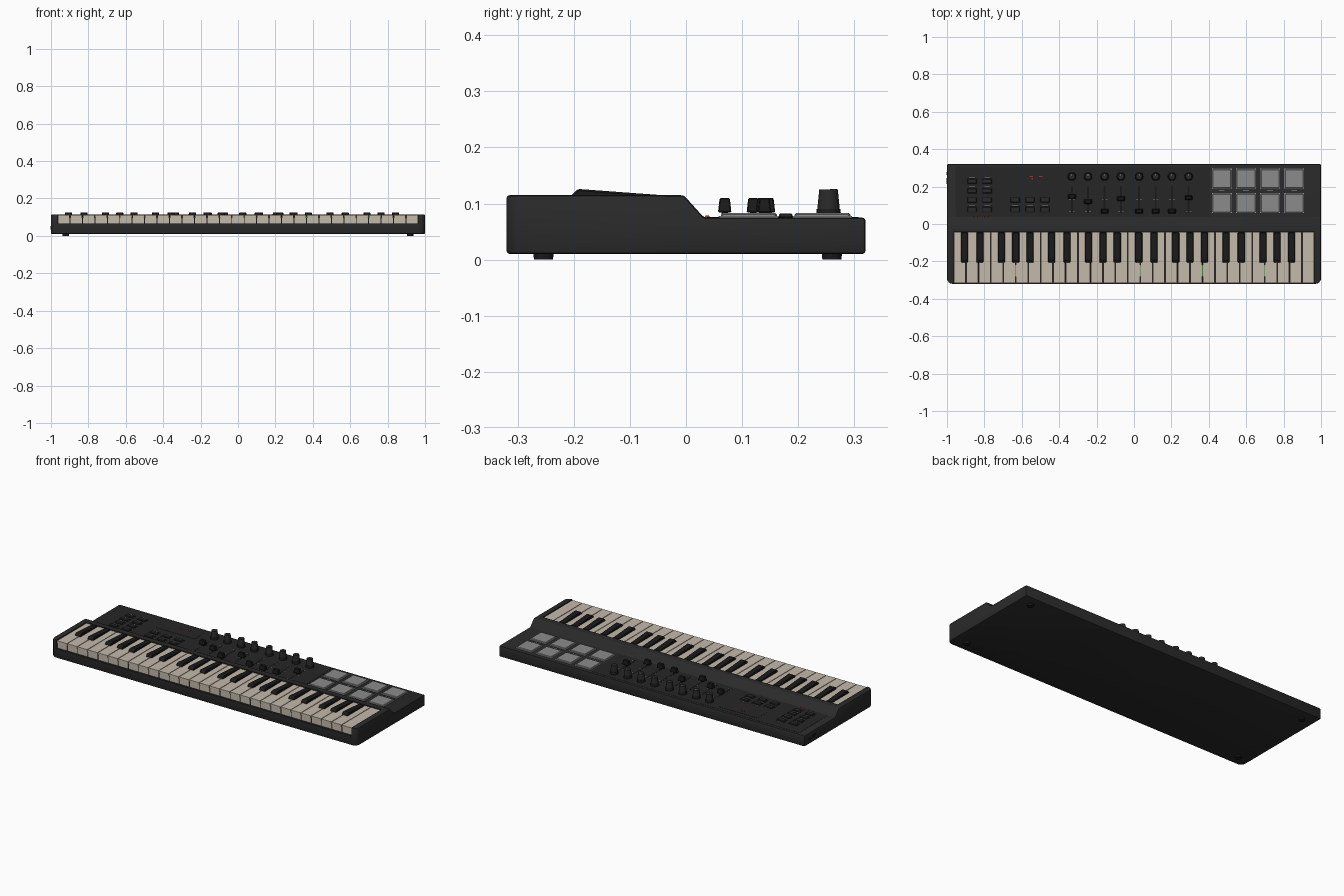
import bpy
import bmesh
from mathutils import Matrix, Vector

old = bpy.data.objects.get("Cube")
if old:
    bpy.data.objects.remove(old, do_unlink=True)


def material(name, r, g, b):
    m = bpy.data.materials.new(name)
    m.use_nodes = True
    m.diffuse_color = (r, g, b, 1)
    bsdf = m.node_tree.nodes["Principled BSDF"]
    bsdf.inputs["Base Color"].default_value = (r, g, b, 1)
    bsdf.inputs["Roughness"].default_value = 0.6
    return m


CHARCOAL = material("charcoal plastic", 0.023, 0.023, 0.023)
PANEL = material("panel dark", 0.019, 0.019, 0.019)
BLACK = material("black plastic", 0.010, 0.010, 0.010)
IVORY = material("ivory keys", 0.56, 0.49, 0.41)
PAD = material("pad grey", 0.26, 0.26, 0.26)
RIM = material("pad rim light grey", 0.38, 0.38, 0.38)
RED = material("red lamp", 0.50, 0.02, 0.02)
GREEN = material("green lamp", 0.05, 0.25, 0.04)

DECK = 0.075     # height of the control deck
BED = 0.065      # height of the key bed


def finish(name, bm, mat, bevel=0, segments=1, smooth=False):
    bmesh.ops.recalc_face_normals(bm, faces=bm.faces[:])
    mesh = bpy.data.meshes.new(name)
    bm.to_mesh(mesh)
    bm.free()
    mesh.materials.append(mat)
    obj = bpy.data.objects.new(name, mesh)
    bpy.context.collection.objects.link(obj)
    if bevel:
        mod = obj.modifiers.new("bevel", "BEVEL")
        mod.width, mod.segments, mod.limit_method = bevel, segments, "ANGLE"
    if smooth:
        activate(obj)
        bpy.ops.object.shade_smooth_by_angle()
    return obj


def activate(obj):
    bpy.ops.object.select_all(action="DESELECT")
    obj.select_set(True)
    bpy.context.view_layer.objects.active = obj


def add_box(bm, x, y, z0, z1, w, d, taper=1):
    """Box centred on x, y between two heights, optionally narrower on top."""
    verts = bmesh.ops.create_cube(bm, size=1)["verts"]
    for v in verts:
        s = taper if v.co.z > 0 else 1
        v.co = Vector((x + v.co.x * w * s, y + v.co.y * d * s, z1 if v.co.z > 0 else z0))


def boxes(name, places, z0, z1, w, d, mat, taper=1, bevel=0):
    bm = bmesh.new()
    for x, y in places:
        add_box(bm, x, y, z0, z1, w, d, taper)
    return finish(name, bm, mat, bevel)


def cones(name, places, z0, z1, r0, r1, mat, sides=24):
    bm = bmesh.new()
    for x, y in places:
        bmesh.ops.create_cone(bm, cap_ends=True, segments=sides, radius1=r0, radius2=r1,
                              depth=z1 - z0, matrix=Matrix.Translation((x, y, (z0 + z1) / 2)))
    return finish(name, bm, mat, smooth=True)


def prism(bm, profile, x0, x1):
    """Extrude a side profile of (y, z) points along x."""
    face = bm.faces.new([bm.verts.new((x0, y, z)) for y, z in profile])
    ext = bmesh.ops.extrude_face_region(bm, geom=[face])["geom"]
    for v in ext:
        if isinstance(v, bmesh.types.BMVert):
            v.co.x = x1


# Case: stepped side profile with rounded front corners
bm = bmesh.new()
prism(bm, [(-0.32, 0.01), (-0.32, 0.115), (-0.004, 0.115), (0.032, DECK),
           (0.32, DECK), (0.32, 0.01)], -1, 1)
corners = [e for e in bm.edges if all(v.co.y < -0.3 for v in e.verts)
           and abs(e.verts[0].co.z - e.verts[1].co.z) > 0.05]
bmesh.ops.bevel(bm, geom=corners, offset=0.03, segments=6, profile=0.5, affect="EDGES")
case = finish("case", bm, CHARCOAL, bevel=0.006, segments=2)

# Key bed recess cut out of the case
cutter = boxes("key_bed_cutter", [(0, -0.29)], BED, 0.2, 1.932, 0.5, CHARCOAL)
cutter.hide_render = True
cut = case.modifiers.new("key bed", "BOOLEAN")
cut.object, cut.operation, cut.solver = cutter, "DIFFERENCE", "EXACT"
activate(case)
for mod_name in [m.name for m in case.modifiers]:
    bpy.ops.object.modifier_apply(modifier=mod_name)
bpy.data.objects.remove(cutter, do_unlink=True)
activate(case)
bpy.ops.object.shade_smooth_by_angle()

# White keys: overhanging top slab with a front skirt below it
COUNT = 29
PITCH = 1.93 / COUNT
LEFT = -0.965
bm = bmesh.new()
for i in range(COUNT):
    x = LEFT + (i + 0.5) * PITCH
    add_box(bm, x, -0.1785, 0.098, 0.111, PITCH - 0.004, 0.273)
    add_box(bm, x, -0.1765, BED + 0.002, 0.098, PITCH - 0.005, 0.269)
finish("white_keys", bm, IVORY)
boxes("key_gap_bed", [(0, -0.177)], BED - 0.001, 0.096, 1.926, 0.262, BLACK)

# Black keys: sloped tops, slightly offset from the gaps within each octave
shift = {1: -0.008, 2: 0.008, 4: -0.01, 5: 0, 6: 0.01}
bm = bmesh.new()
for i in range(1, COUNT):
    if i % 7 in shift:
        x = LEFT + i * PITCH + shift[i % 7]
        prism(bm, [(-0.208, 0.1), (-0.205, 0.114), (-0.193, 0.126), (-0.044, 0.115),
                   (-0.044, 0.1)], x - 0.019, x + 0.019)
finish("black_keys", bm, BLACK, bevel=0.003)

# Small green lamps seen in some of the key gaps
boxes("key_lamps", [(LEFT + i * PITCH, -0.25) for i in (5, 15, 20, 25)],
      0.095, 0.105, 0.004, 0.06, GREEN)

# Control panel plate
boxes("control_panel", [(-0.275, 0.172)], DECK - 0.002, DECK + 0.001, 1.36, 0.27, PANEL)

# Drum pads in light rims
pads = [(0.47 + 0.1287 * i, y) for i in range(4) for y in (0.112, 0.243)]
boxes("pad_rims", pads, DECK - 0.002, DECK + 0.003, 0.106, 0.106, RIM)
boxes("pads", pads, DECK, 0.083, 0.1, 0.1, PAD, bevel=0.003)
boxes("pad_marks", [(x, 0.178) for x, y in pads[::2]], DECK - 0.001, DECK + 0.001,
      0.03, 0.003, RIM)

# Rotary knobs: skirt, tapered grip and pointer
columns = [-0.332, -0.246, -0.157, -0.07, 0.027, 0.116, 0.203, 0.292]
knobs = [(x, 0.254) for x in columns]
cones("knob_skirts", knobs, DECK - 0.001, 0.09, 0.023, 0.021, BLACK)
cones("knob_grips", knobs, 0.09, 0.125, 0.02, 0.0165, CHARCOAL)
boxes("knob_pointers", [(x, 0.263) for x in columns], 0.124, 0.126, 0.003, 0.012, PAD)

# Faders: slot, stem and flared cap
travel = [0.147, 0.12, 0.069, 0.136, 0.069, 0.069, 0.069, 0.14]
caps = list(zip(columns, travel))
boxes("fader_slots", [(x, 0.13) for x in columns], DECK, DECK + 0.0015, 0.01, 0.145, BLACK)
boxes("fader_stems", caps, DECK, 0.09, 0.012, 0.012, BLACK)
boxes("fader_caps", caps, 0.084, 0.11, 0.042, 0.024, BLACK, taper=0.75, bevel=0.002)
boxes("fader_marks", [(x, y) for x in columns for y in (0.065, 0.13, 0.195)],
      DECK, DECK + 0.0013, 0.03, 0.002, PAD).scale.z = 1

# Push buttons in two clusters
buttons = [(x, y) for x in (-0.866, -0.785) for y in (0.078, 0.128, 0.178, 0.228)]
buttons += [(x, y) for x in (-0.636, -0.556, -0.476) for y in (0.078, 0.128)]
boxes("button_frames", buttons, DECK, DECK + 0.002, 0.056, 0.034, BLACK)
boxes("buttons", buttons, DECK, 0.082, 0.046, 0.024, CHARCOAL, bevel=0.002)
boxes("button_marks", [(x, y + 0.022) for x, y in buttons], DECK, DECK + 0.0015,
      0.03, 0.002, PAD)

# Display window with lit bars
boxes("display", [(-0.54, 0.235)], DECK, DECK + 0.002, 0.25, 0.095, PANEL)
boxes("display_bars", [(-0.55, 0.254), (-0.498, 0.254)], DECK, DECK + 0.003,
      0.018, 0.004, RED)
boxes("display_dots", [(-0.545, 0.243)], DECK, DECK + 0.003, 0.008, 0.008, RED)

# Status lamps in front of the left buttons
cones("status_lamps", [(-0.86 + 0.028 * i, 0.038) for i in range(4)],
      DECK - 0.001, 0.079, 0.005, 0.003, RED, sides=10)

# Sockets on the right end
bm = bmesh.new()
add_box(bm, -0.999, 0.23, 0.034, 0.052, 0.006, 0.03)
add_box(bm, -0.999, 0.27, 0.036, 0.05, 0.006, 0.016)
finish("side_sockets", bm, BLACK)

# Feet
cones("feet", [(x, y) for x in (-0.92, 0.92) for y in (-0.254, 0.26)],
      0, 0.012, 0.017, 0.018, BLACK)
